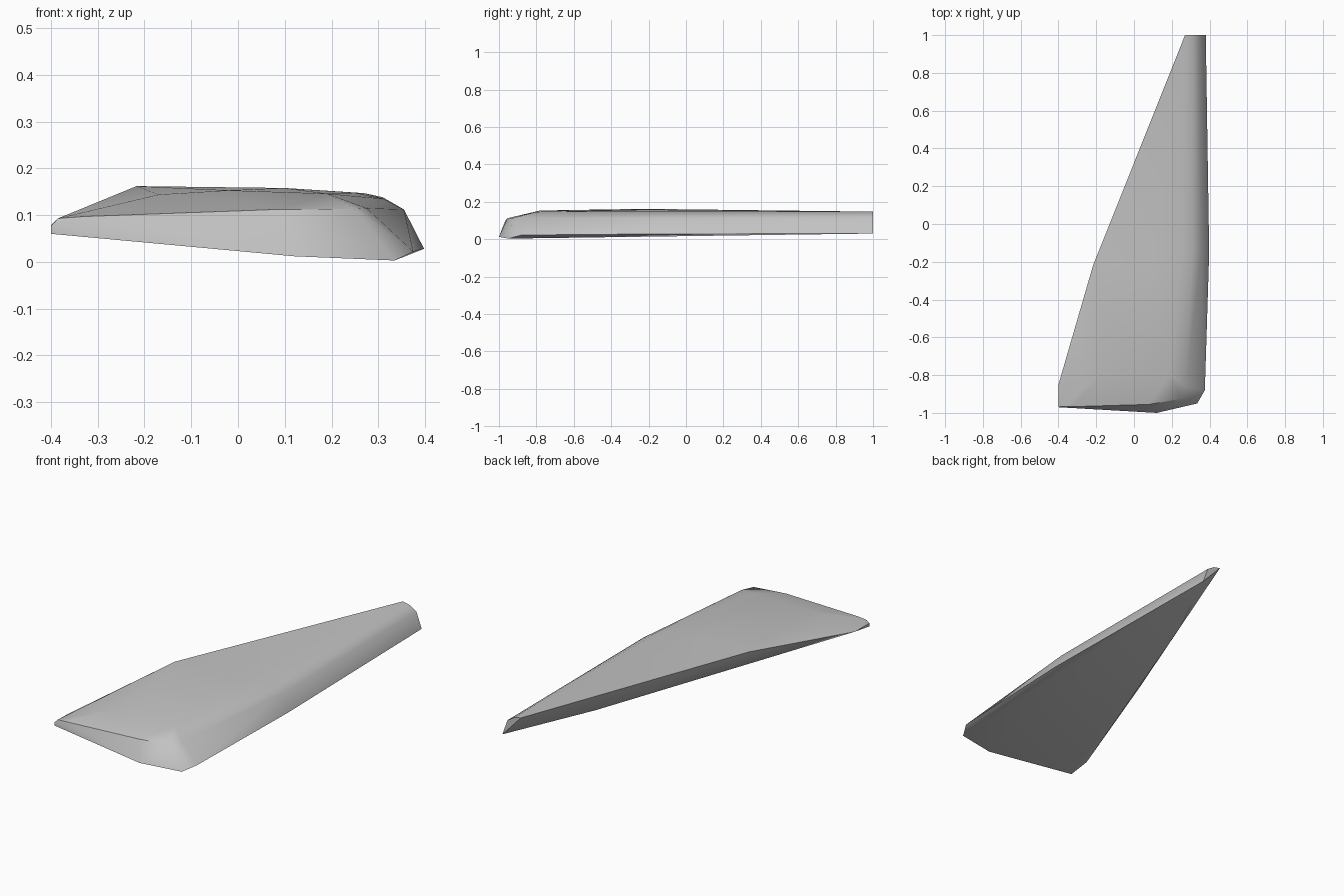
import bpy
import bmesh
import math

default_cube = bpy.data.objects.get("Cube")
if default_cube:
    bpy.data.objects.remove(default_cube, do_unlink=True)


def make_material(name, colour):
    material = bpy.data.materials.new(name)
    material.use_nodes = True
    material.diffuse_color = colour
    material.node_tree.nodes["Principled BSDF"].inputs["Base Color"].default_value = colour
    return material


def make_hull(name, outlines, material, smooth_angle):
    """Skin a convex solid around a set of guide outlines."""
    bm = bmesh.new()
    for outline in outlines:
        for point in outline:
            bm.verts.new(point)
    result = bmesh.ops.convex_hull(bm, input=bm.verts[:], use_existing_faces=False)
    loose = {item for item in result["geom_interior"] + result["geom_unused"]
             if isinstance(item, bmesh.types.BMVert) and item.is_valid}
    bmesh.ops.delete(bm, geom=list(loose), context="VERTS")
    bmesh.ops.recalc_face_normals(bm, faces=bm.faces[:])
    mesh = bpy.data.meshes.new(name)
    bm.to_mesh(mesh)
    bm.free()
    mesh.materials.append(material)
    obj = bpy.data.objects.new(name, mesh)
    bpy.context.collection.objects.link(obj)
    bpy.ops.object.select_all(action="DESELECT")
    obj.select_set(True)
    bpy.context.view_layer.objects.active = obj
    bpy.ops.object.shade_smooth_by_angle(angle=math.radians(smooth_angle))
    return obj


# Underside rim, from the trailing side round the front to the narrow tip
lower_rim = [(.15, .54, .045), (-.4, -.97, .06), (.12, -1, .012), (.335, -.95, .003),
             (.375, -.88, .022), (.398, -.15, .028), (.38, 1, .03)]

# Upper edge of the blunt front face
front_lip = [(-.4, -.85, .078), (-.4, -.97, .077), (-.385, -.965, .093), (-.33, -.967, .097),
             (.08, -.955, .112), (.25, -.925, .113)]

# Rounded shoulder just behind the front face
front_shoulder = [(-.17, -.8, .144), (-.02, -.78, .153), (.19, -.8, .146), (.275, -.86, .115)]

# Crown and leading shoulder at the widest part
middle_crown = [(-.217, -.22, .162), (.1, -.2, .158), (.25, -.15, .148),
                (.31, -.15, .135), (.355, -.15, .112)]

# Narrow cut-off tip
tip = [(.27, 1, .147), (.31, 1, .138), (.35, 1, .113)]

grey = make_material("neutral grey", (.55, .55, .55, 1))
make_hull("tapered_blade", [lower_rim, front_lip, front_shoulder, middle_crown, tip], grey, 40)
